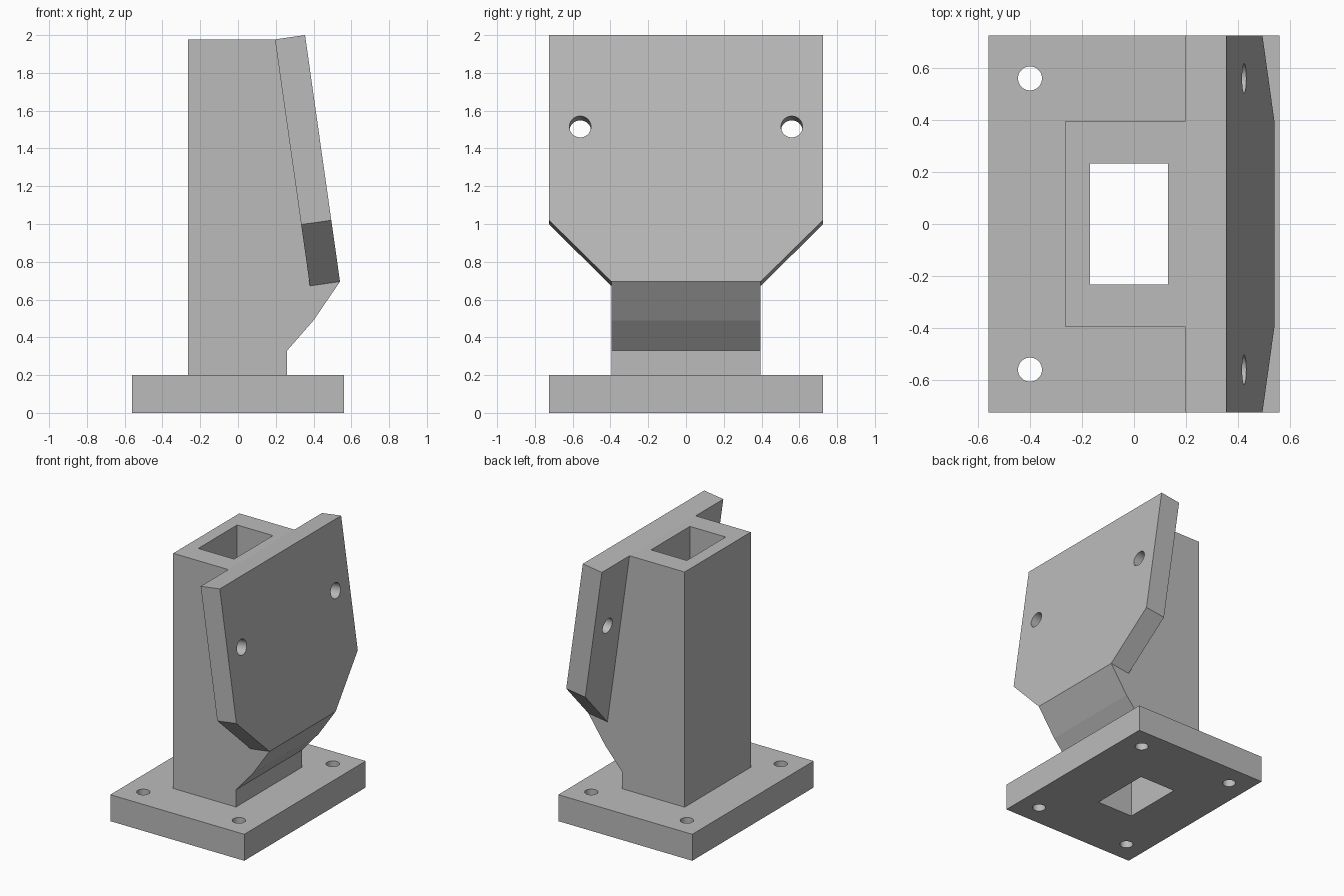
import bpy, bmesh, math
from mathutils import Vector, Matrix

if "Cube" in bpy.data.objects:
    bpy.data.objects.remove(bpy.data.objects["Cube"])

grey = bpy.data.materials.new("plain grey")
grey.diffuse_color = (0.5, 0.5, 0.5, 1)
grey.use_nodes = True
grey.node_tree.nodes["Principled BSDF"].inputs["Base Color"].default_value = grey.diffuse_color


def prism(name, points, extrude):
    """Solid made by sweeping a closed outline along a vector."""
    bm = bmesh.new()
    face = bm.faces.new([bm.verts.new(p) for p in points])
    swept = bmesh.ops.extrude_face_region(bm, geom=[face])["geom"]
    bmesh.ops.translate(bm, vec=extrude,
                        verts=[v for v in swept if isinstance(v, bmesh.types.BMVert)])
    bmesh.ops.recalc_face_normals(bm, faces=bm.faces)
    return finish(name, bm)


def box(name, x0, x1, y, z0, z1):
    return prism(name, [(x0, -y, z0), (x1, -y, z0), (x1, y, z0), (x0, y, z0)],
                 (0, 0, z1 - z0))


def drill(name, centre, axis, radius):
    """Cylindrical cutter centred on a point and pointing along an axis."""
    bm = bmesh.new()
    turn = Vector(axis).to_track_quat('Z', 'Y').to_matrix().to_4x4()
    bmesh.ops.create_cone(bm, cap_ends=True, segments=96, radius1=radius,
                          radius2=radius, depth=0.5,
                          matrix=Matrix.Translation(centre) @ turn)
    return finish(name, bm)


def finish(name, bm):
    mesh = bpy.data.meshes.new(name)
    bm.to_mesh(mesh)
    bm.free()
    mesh.materials.append(grey)
    obj = bpy.data.objects.new(name, mesh)
    bpy.context.collection.objects.link(obj)
    return obj


def combine(target, other, operation):
    mod = target.modifiers.new(operation, 'BOOLEAN')
    mod.operation, mod.solver, mod.object = operation, 'EXACT', other
    bpy.context.view_layer.objects.active = target
    bpy.ops.object.modifier_apply(modifier=mod.name)
    bpy.data.objects.remove(other)


# Tilted plate frame: lower front corner, upward slope and front normal
low = Vector((0.54, 0, 0.695))
up = (Vector((0.355, 0, 2.0)) - low).normalized()
out = Vector((up.z, 0, -up.x))
length, thick = 1.318, 0.161
top_back = low + up * length - out * thick

# Hollow post with a sloping support under the plate
profile = [(-0.265, 0.1), (0.26, 0.1), (0.26, 0.33), (0.40, 0.49),
           (low.x, low.z), (0.29, 1.9), (top_back.x, top_back.z),
           (-0.265, top_back.z)]
bracket = prism("bracket", [(x, -0.395, z) for x, z in profile], (0, 0.79, 0))

# Tilted mounting plate with cut lower corners
outline = [(-0.395, 0), (0.395, 0), (0.725, 0.328), (0.725, length),
           (-0.725, length), (-0.725, 0.328)]
plate = prism("mounting_plate", [low + up * t + Vector((0, y, 0)) for y, t in outline],
              -out * thick)
combine(bracket, plate, 'UNION')

# Foot slab
combine(bracket, box("foot", -0.56, 0.56, 0.725, 0, 0.2), 'UNION')

# Rectangular bore through the whole post
combine(bracket, box("bore", -0.17, 0.13, 0.232, -0.2, 2.3), 'DIFFERENCE')

# Bolt holes in the foot and the plate
for y in (-0.56, 0.56):
    for x in (-0.4, 0.4):
        combine(bracket, drill("foot_hole", (x, y, 0.1), (0, 0, 1), 0.046), 'DIFFERENCE')
    centre = low + up * 0.828 - out * thick / 2 + Vector((0, y, 0))
    combine(bracket, drill("plate_hole", centre, out, 0.057), 'DIFFERENCE')

# Only the hole walls are smooth
bracket.select_set(True)
bpy.context.view_layer.objects.active = bracket
bpy.ops.object.shade_smooth_by_angle(angle=math.radians(5))
